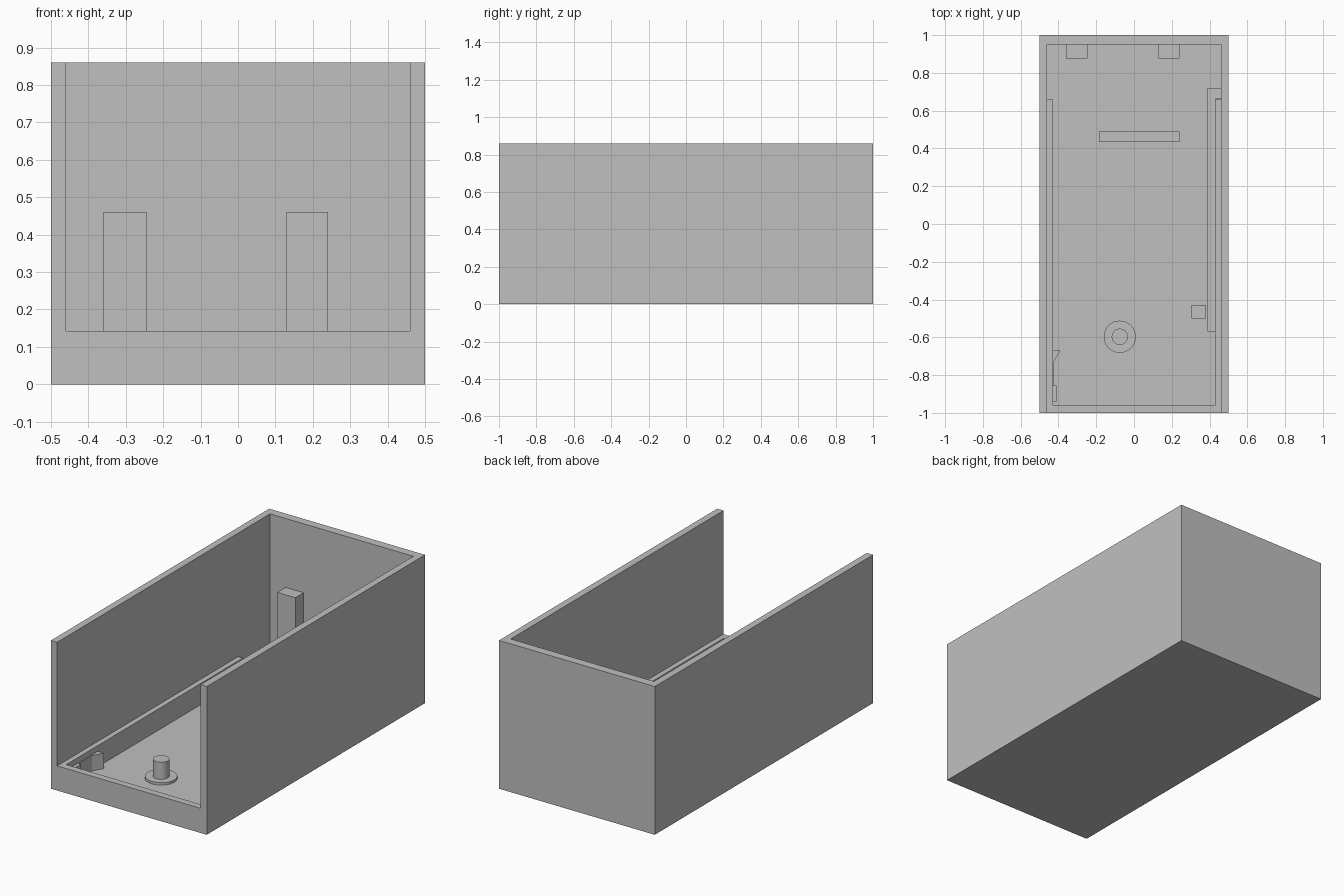
import bpy
import bmesh
import math

if "Cube" in bpy.data.objects:
    bpy.data.objects.remove(bpy.data.objects["Cube"], do_unlink=True)

# One plain grey for the whole case
grey = bpy.data.materials.new("plain_grey")
grey.use_nodes = True
colour = (0.53, 0.53, 0.53, 1)
grey.diffuse_color = colour
grey.node_tree.nodes["Principled BSDF"].inputs["Base Color"].default_value = colour

FLOOR, LEDGE, TOP = 0.02, 0.143, 0.86
SINK = FLOOR - 0.005


def prism(name, outline, z0, z1):
    """Extrude a plan outline between two heights."""
    bm = bmesh.new()
    face = bm.faces.new([bm.verts.new((x, y, z0)) for x, y in outline])
    grown = bmesh.ops.extrude_face_region(bm, geom=[face])["geom"]
    for v in grown:
        if isinstance(v, bmesh.types.BMVert):
            v.co.z = z1
    bmesh.ops.recalc_face_normals(bm, faces=bm.faces)
    mesh = bpy.data.meshes.new(name)
    bm.to_mesh(mesh)
    bm.free()
    mesh.materials.append(grey)
    obj = bpy.data.objects.new(name, mesh)
    bpy.context.collection.objects.link(obj)
    return obj


def box(name, x0, x1, y0, y1, z0, z1):
    return prism(name, [(x0, y0), (x1, y0), (x1, y1), (x0, y1)], z0, z1)


def cylinder(name, x, y, radius, z0, z1):
    bpy.ops.mesh.primitive_cylinder_add(vertices=48, radius=radius, depth=z1 - z0,
                                        location=(x, y, (z0 + z1) / 2))
    obj = bpy.context.object
    obj.name = name
    obj.data.materials.append(grey)
    bpy.ops.object.shade_smooth_by_angle(angle=math.radians(40))


def cut(target, cutter):
    """Subtract the cutter, then remove it."""
    mod = target.modifiers.new("cut", 'BOOLEAN')
    mod.operation, mod.solver, mod.object = 'DIFFERENCE', 'EXACT', cutter
    bpy.context.view_layer.objects.active = target
    bpy.ops.object.modifier_apply(modifier=mod.name)
    bpy.data.objects.remove(cutter, do_unlink=True)


# Case: a block with a channel open at the top and front, and a sunken floor
case = box("case", -0.5, 0.5, -1, 1, 0, TOP)
cut(case, box("channel_cutter", -0.46, 0.46, -1.2, 0.95, LEDGE, 1.2))
half = [(0.43, -0.96), (0.43, 0.66), (0.46, 0.66), (0.46, 0.95)]
pocket = half + [(-x, y) for x, y in reversed(half)]
cut(case, prism("pocket_cutter", pocket, FLOOR, LEDGE + 0.1))

# Two posts against the back wall
for name, x0, x1 in (("right_back_post", -0.36, -0.245), ("left_back_post", 0.13, 0.24)):
    box(name, x0, x1, 0.875, 0.955, SINK, 0.46)

# Floor fittings
box("cross_rib", -0.185, 0.24, 0.435, 0.49, SINK, 0.1)
box("small_block", 0.305, 0.38, -0.5, -0.43, SINK, 0.1)
prism("side_rail", [(0.39, -0.57), (0.435, -0.57), (0.435, 0.665), (0.465, 0.665),
                    (0.465, 0.72), (0.39, 0.72)], SINK, 0.1)

# Hooked clip along the right ledge
prism("hooked_clip", [(-0.435, -0.67), (-0.39, -0.67), (-0.425, -0.73), (-0.425, -0.855),
                      (-0.41, -0.855), (-0.41, -0.94), (-0.435, -0.94)], SINK, 0.11)

# Pivot pin on a washer
cylinder("pivot_washer", -0.075, -0.597, 0.085, SINK, 0.034)
cylinder("pivot_pin", -0.075, -0.597, 0.043, SINK, 0.133)
